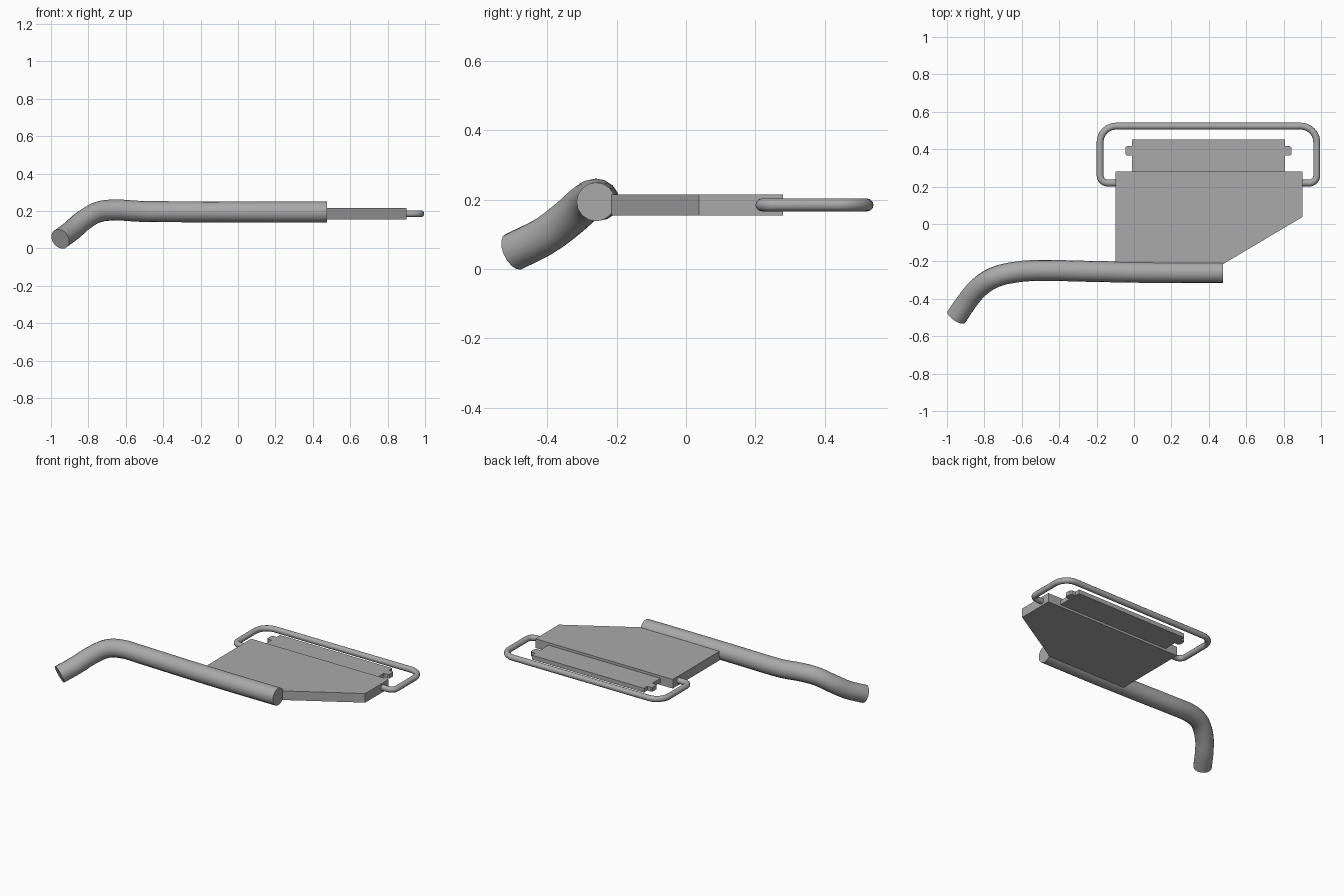
import bpy
import bmesh
from mathutils import Vector

cube = bpy.data.objects.get("Cube")
if cube:
    bpy.data.objects.remove(cube, do_unlink=True)

metal = bpy.data.materials.new("plain_grey")
metal.use_nodes = True
grey = (0.4, 0.4, 0.4, 1)
metal.diffuse_color = grey
metal.node_tree.nodes["Principled BSDF"].inputs["Base Color"].default_value = grey


def add_object(name, bm):
    bmesh.ops.recalc_face_normals(bm, faces=bm.faces)
    mesh = bpy.data.meshes.new(name)
    bm.to_mesh(mesh)
    bm.free()
    mesh.materials.append(metal)
    obj = bpy.data.objects.new(name, mesh)
    bpy.context.collection.objects.link(obj)
    return obj


def slab(name, outline, z0, z1):
    """Extrude a flat outline between two heights."""
    bm = bmesh.new()
    face = bm.faces.new([bm.verts.new((x, y, z0)) for x, y in outline])
    top = bmesh.ops.extrude_face_region(bm, geom=[face])["geom"]
    verts = [g for g in top if isinstance(g, bmesh.types.BMVert)]
    bmesh.ops.translate(bm, verts=verts, vec=(0, 0, z1 - z0))
    return add_object(name, bm)


def tube(name, path, radius, sides):
    """Sweep a circle along a path, with flat capped ends."""
    path = [Vector(p) for p in path]
    curve = bpy.data.curves.new(name, "CURVE")
    curve.dimensions = "3D"
    curve.bevel_depth = radius
    curve.bevel_resolution = sides // 4 - 2
    curve.use_fill_caps = True
    spline = curve.splines.new("POLY")
    spline.points.add(len(path) - 1)
    for point, co in zip(spline.points, path):
        point.co = (*co, 1)
    temp = bpy.data.objects.new(name + "_path", curve)
    bpy.context.collection.objects.link(temp)
    bpy.context.view_layer.update()
    bm = bmesh.new()
    bm.from_mesh(temp.to_mesh())
    temp.to_mesh_clear()
    bpy.data.objects.remove(temp, do_unlink=True)
    bmesh.ops.remove_doubles(bm, verts=bm.verts, dist=0.0001)
    obj = add_object(name, bm)
    bpy.ops.object.select_all(action="DESELECT")
    obj.select_set(True)
    bpy.context.view_layer.objects.active = obj
    bpy.ops.object.shade_smooth_by_angle(angle=0.7)
    return obj


def smooth_path(points, steps=6):
    """Catmull-Rom interpolation through the points."""
    p = [Vector(q) for q in points]
    p = [2 * p[0] - p[1]] + p + [2 * p[-1] - p[-2]]
    out = []
    for a, b, c, d in zip(p, p[1:], p[2:], p[3:]):
        for i in range(steps):
            t = i / steps
            out.append(0.5 * (2 * b + (c - a) * t + (2 * a - 5 * b + 4 * c - d) * t ** 2
                              + (3 * b - a - 3 * c + d) * t ** 3))
    return out + [p[-2]]


def rounded_path(corners, steps=8):
    """Polyline whose inner corners are rounded by their own radius."""
    pts = [Vector(c[:3]) for c in corners]
    out = [pts[0]]
    for i in range(1, len(pts) - 1):
        into = (pts[i] - pts[i - 1]).normalized()
        away = (pts[i + 1] - pts[i]).normalized()
        r = corners[i][3]
        centre = pts[i] - into * r + away * r
        for k in range(steps + 1):
            ray = (-away).lerp(into, k / steps).normalized()
            out.append(centre + ray * r)
    return out + [pts[-1]]


# Bent main pipe along the front
tube("main_pipe", smooth_path([
    (0.475, -0.26, 0.194), (0.1, -0.259, 0.194), (-0.2, -0.254, 0.195),
    (-0.5, -0.248, 0.197), (-0.65, -0.26, 0.205), (-0.75, -0.287, 0.193),
    (-0.83, -0.34, 0.146), (-0.89, -0.41, 0.094), (-0.95, -0.498, 0.05)]), 0.056, 32)

# Main flat body with one slanted corner
slab("body_plate", [(-0.1, 0.28), (-0.1, -0.215), (0.475, -0.215), (0.9, 0.037), (0.9, 0.28)],
     0.155, 0.215)

# Rear panel with a small tab at each end
mid = 0.398
half = [(0.408, 0.28), (0.408, 0.365), (0.435, 0.365), (0.443, 0.372),
        (0.443, 0.41), (0.435, 0.417), (0.408, 0.417), (0.408, 0.452)]
slab("rear_panel", [(mid + x, y) for x, y in half] + [(mid - x, y) for x, y in reversed(half)],
     0.17, 0.198)

# Rounded handle bar around the panel
z = 0.185
tube("handle_bar", rounded_path([
    (-0.09, 0.219, z, 0), (-0.181, 0.219, z, 0.04), (-0.181, 0.523, z, 0.085),
    (0.977, 0.523, z, 0.085), (0.977, 0.219, z, 0.04), (0.89, 0.219, z, 0)]), 0.0185, 24)
